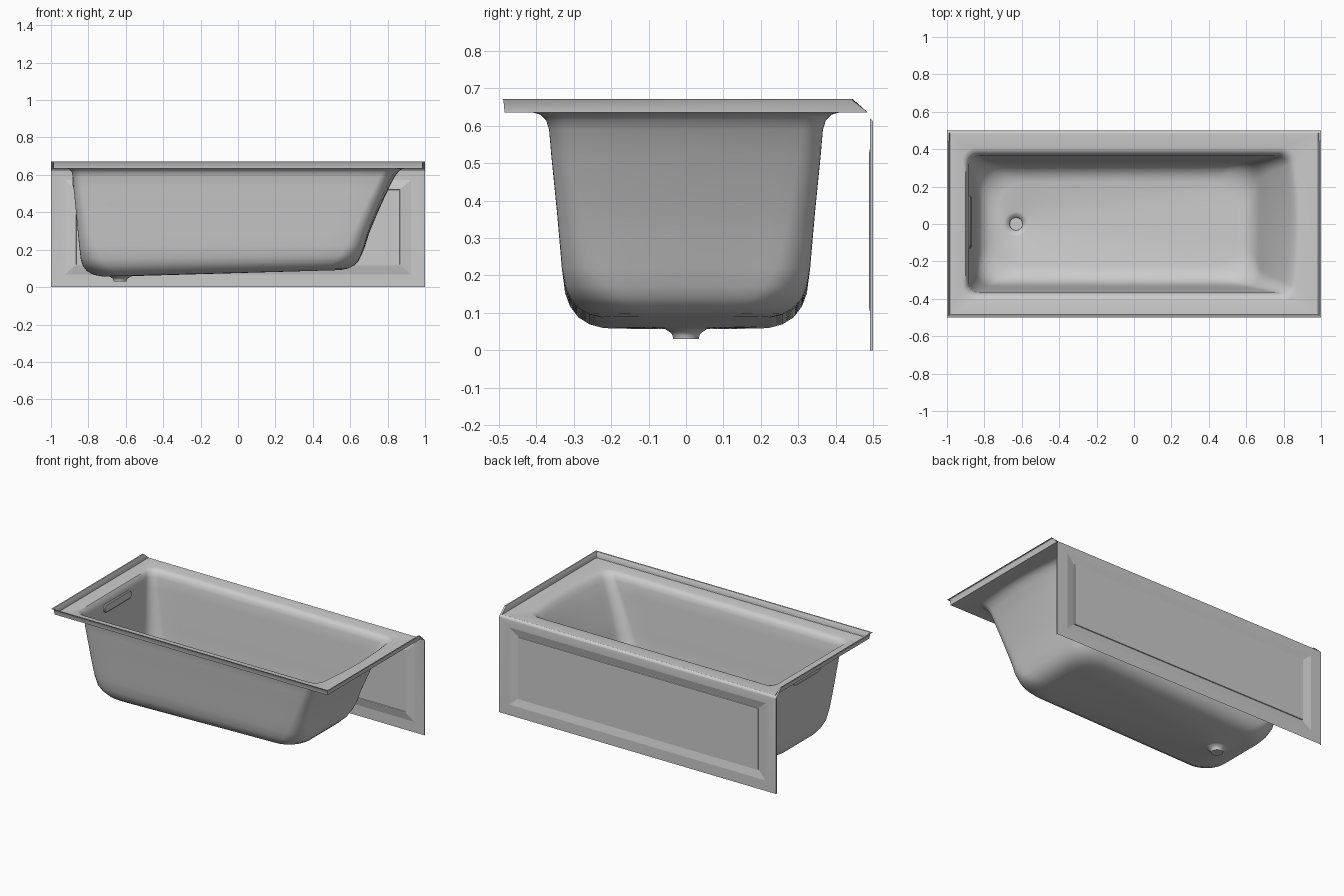
import bpy, bmesh, math
from mathutils import Vector

if "Cube" in bpy.data.objects:
    bpy.data.objects.remove(bpy.data.objects["Cube"])


def finish(name, bm, angle=35):
    bmesh.ops.remove_doubles(bm, verts=bm.verts, dist=1e-5)
    bmesh.ops.recalc_face_normals(bm, faces=bm.faces)
    me = bpy.data.meshes.new(name)
    bm.to_mesh(me)
    bm.free()
    ob = bpy.data.objects.new(name, me)
    bpy.context.collection.objects.link(ob)
    bpy.ops.object.select_all(action='DESELECT')
    ob.select_set(True)
    bpy.context.view_layer.objects.active = ob
    bpy.ops.object.shade_smooth_by_angle(angle=math.radians(angle))
    return ob


def loft(bm, rings, closed=True, cap=False):
    vs = [[bm.verts.new(p) for p in r] for r in rings]
    n = len(vs[0])
    for a, b in zip(vs, vs[1:]):
        for i in range(n if closed else n - 1):
            j = (i + 1) % n
            bm.faces.new((a[i], a[j], b[j], b[i]))
    if cap:
        bm.faces.new(vs[-1])


def tub_ring(zl, zr, xl, xr, yh, r, bow, seg=8, side=12):
    """Rounded rectangle, tilted in x, with a bowed right end."""
    corners = [(xr - r, yh - r, 0), (xl + r, yh - r, 90),
               (xl + r, r - yh, 180), (xr - r, r - yh, 270)]
    arcs = []
    for cx, cy, a0 in corners:
        arcs.append([Vector((cx + r * math.cos(math.radians(a0 + 90 * k / seg)),
                             cy + r * math.sin(math.radians(a0 + 90 * k / seg)), 0))
                     for k in range(seg + 1)])
    pts = []
    for i, arc in enumerate(arcs):
        pts += arc
        nxt = arcs[(i + 1) % 4][0]
        pts += [arc[-1].lerp(nxt, k / side) for k in range(1, side)]
    for p in pts:
        t = (p.x - xl) / (xr - xl)
        p.z = zl + (zr - zl) * t
        p.x -= bow * (p.y / yh) ** 2 * max(0, t) ** 4
    return pts


# Deck and basin in one sheet, floor running into the drain cup
levels = [
    (.635, .635, -.985, .985, .484, .001, 0),
    (.635, .635, -.915, .892, .408, .075, .03),
    (.630, .630, -.900, .873, .389, .06, .03),
    (.615, .615, -.889, .856, .374, .055, .03),
    (.590, .590, -.883, .838, .366, .055, .028),
    (.520, .520, -.878, .803, .360, .06, .025),
    (.450, .450, -.871, .770, .353, .065, .022),
    (.370, .370, -.863, .735, .345, .07, .018),
    (.290, .290, -.856, .702, .338, .08, .014),
    (.220, .220, -.849, .680, .332, .09, .01),
    (.150, .170, -.841, .660, .323, .11, .006),
    (.115, .140, -.830, .645, .310, .13, .004),
    (.085, .115, -.808, .620, .288, .14, .002),
    (.066, .099, -.772, .587, .258, .14, 0),
    (.057, .091, -.725, .545, .225, .13, 0),
]
rings = [tub_ring(*lv) for lv in levels]
drain = Vector((-.63, 0, 0))
dirs = [Vector((p.x + .63, p.y, 0)).normalized() for p in rings[-1]]
for r, z in [(.065, .059), (.055, .056), (.040, .046), (.036, .040), (.034, .030)]:
    rings.append([drain + d * r + Vector((0, 0, z)) for d in dirs])
bm = bmesh.new()
loft(bm, rings, cap=True)
finish("tub_basin", bm)

# Upstand flange round three sides, tapering out at the apron
profile = [(.015, .635), (.012, .668), (.009, .672), (0, .672)]
bm = bmesh.new()
rows = []
for inset, z in profile:
    x, y, zl = 1 - inset, -.5 + inset, .635 if z > .64 else z
    rows.append([(-x, .487, zl), (-x, .445, z), (-x, y, z),
                 (x, y, z), (x, .445, z), (x, .487, zl)])
loft(bm, rows, closed=False)
finish("wall_flange", bm)

# Apron: rolled top edge, frame, sloped recess and flat stepped panel
bm = bmesh.new()
roll = [(.480, .635), (.487, .634), (.494, .629), (.4985, .622), (.5, .612)]
loft(bm, [[(-1, y, z), (1, y, z)] for y, z in roll], closed=False)
rects = [(1, 0, .612, .5), (.925, .068, .572, .5), (.872, .115, .527, .489),
         (.866, .120, .522, .489), (.864, .122, .520, .494)]
loft(bm, [[(-x, y, a), (x, y, a), (x, y, b), (-x, y, b)] for x, a, b, y in rects], cap=True)
for s in (-1, 1):
    loft(bm, [[(s, .5, 0), (s, .5, .612)], [(s, .492, 0), (s, .492, .62)]], closed=False)
finish("apron", bm, 10)

# Overflow cover: slim stadium plate on the drain-end wall
bm = bmesh.new()
rows = []
for dx, h in [(-.004, .026), (.006, .026), (.010, .021)]:
    row = []
    for k in range(24):
        a = 2 * math.pi * (k + .5) / 24
        z = .56 + h * math.sin(a)
        y = .01 + math.copysign(.115, math.cos(a)) + h * math.cos(a)
        row.append((-.881 + (.56 - z) * .09 + dx, y, z))
    rows.append(row)
loft(bm, rows, cap=True)
finish("overflow_cover", bm)
